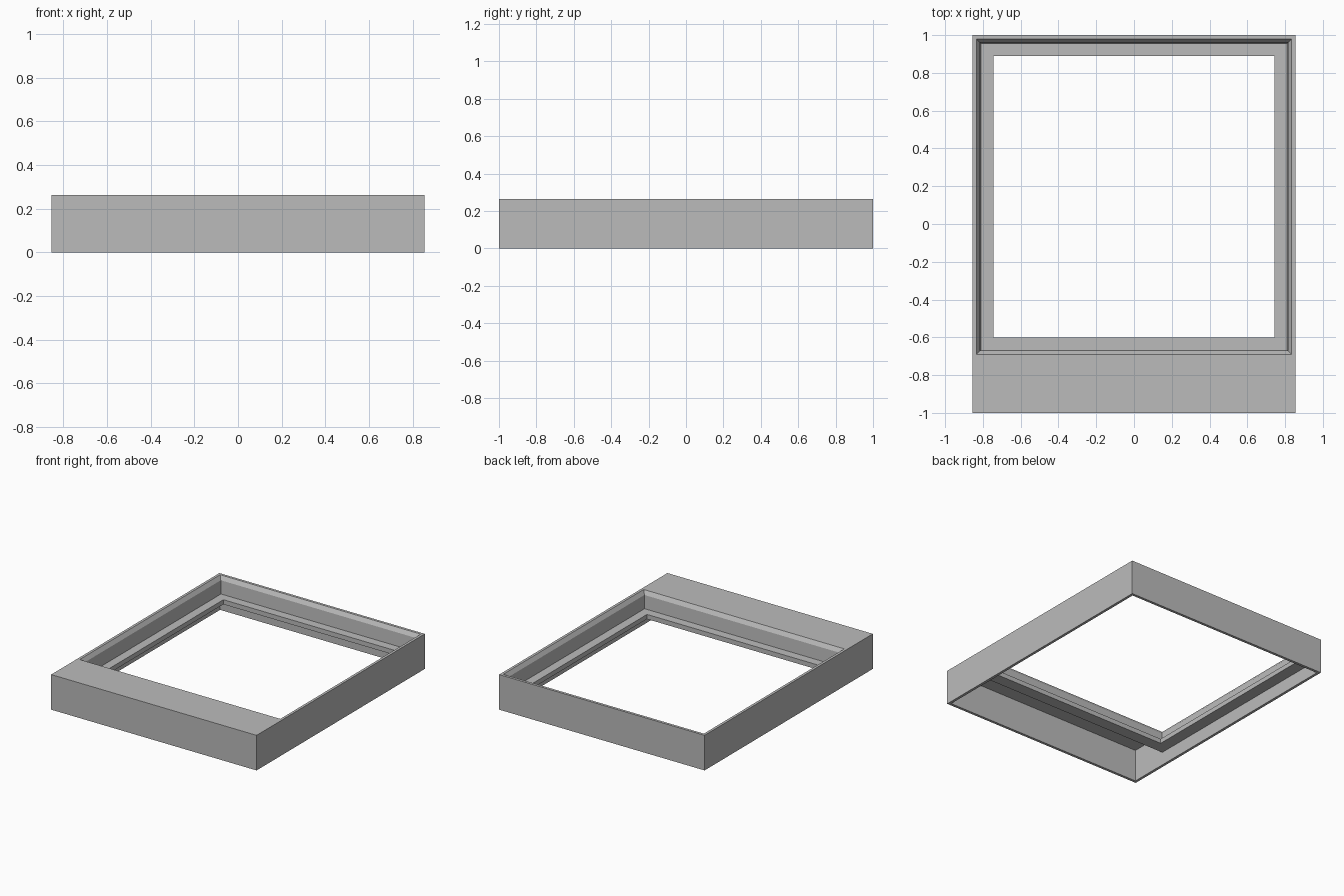
import bpy
import bmesh

cube = bpy.data.objects.get("Cube")
if cube:
    bpy.data.objects.remove(cube, do_unlink=True)

# Single plain grey finish
grey = bpy.data.materials.new("plain_grey")
colour = (0.5, 0.5, 0.5, 1.0)
grey.diffuse_color = colour
grey.use_nodes = True
grey.node_tree.nodes["Principled BSDF"].inputs["Base Color"].default_value = colour


def finish(name, bm):
    bmesh.ops.recalc_face_normals(bm, faces=bm.faces)
    mesh = bpy.data.meshes.new(name)
    bm.to_mesh(mesh)
    bm.free()
    mesh.materials.append(grey)
    obj = bpy.data.objects.new(name, mesh)
    bpy.context.collection.objects.link(obj)


def frame(name, profile):
    """Closed rectangular frame; each step is (half width, front y, back y, z)."""
    bm = bmesh.new()
    rings = [[bm.verts.new(p) for p in ((-w, f, z), (w, f, z), (w, b, z), (-w, b, z))]
             for w, f, b, z in profile]
    for lower, upper in zip(rings, rings[1:] + rings[:1]):
        for i in range(4):
            j = (i + 1) % 4
            bm.faces.new((lower[i], lower[j], upper[j], upper[i]))
    finish(name, bm)


def box(name, low, high):
    bm = bmesh.new()
    bmesh.ops.create_cube(bm, size=1)
    for v in bm.verts:
        v.co = [h if c > 0 else l for c, l, h in zip(v.co, low, high)]
    finish(name, bm)


TOP = 0.264
WALL = 0.835     # inside half width of the thin shell
BACK = 0.98      # inside back of the shell
LIP = -0.69      # front edge of the recess

# Thin outer wall, open above and below
frame("outer_shell", [(0.855, -1, 1, 0), (0.855, -1, 1, TOP),
                      (WALL, -BACK, BACK, TOP), (WALL, -BACK, BACK, 0)])

# Wide deck across the front, hollow underneath
box("front_deck", (-WALL, -BACK, TOP - 0.02), (WALL, LIP, TOP))

# Recess lining: chamfered lip, steep wall and flat inner ledge
frame("recess_ledge", [(WALL, LIP, BACK, TOP), (0.816, -0.671, 0.961, 0.235),
                       (0.811, -0.666, 0.956, 0.135), (0.745, -0.6, 0.89, 0.135),
                       (0.745, -0.6, 0.89, 0.1), (WALL, LIP, BACK, 0.1)])
